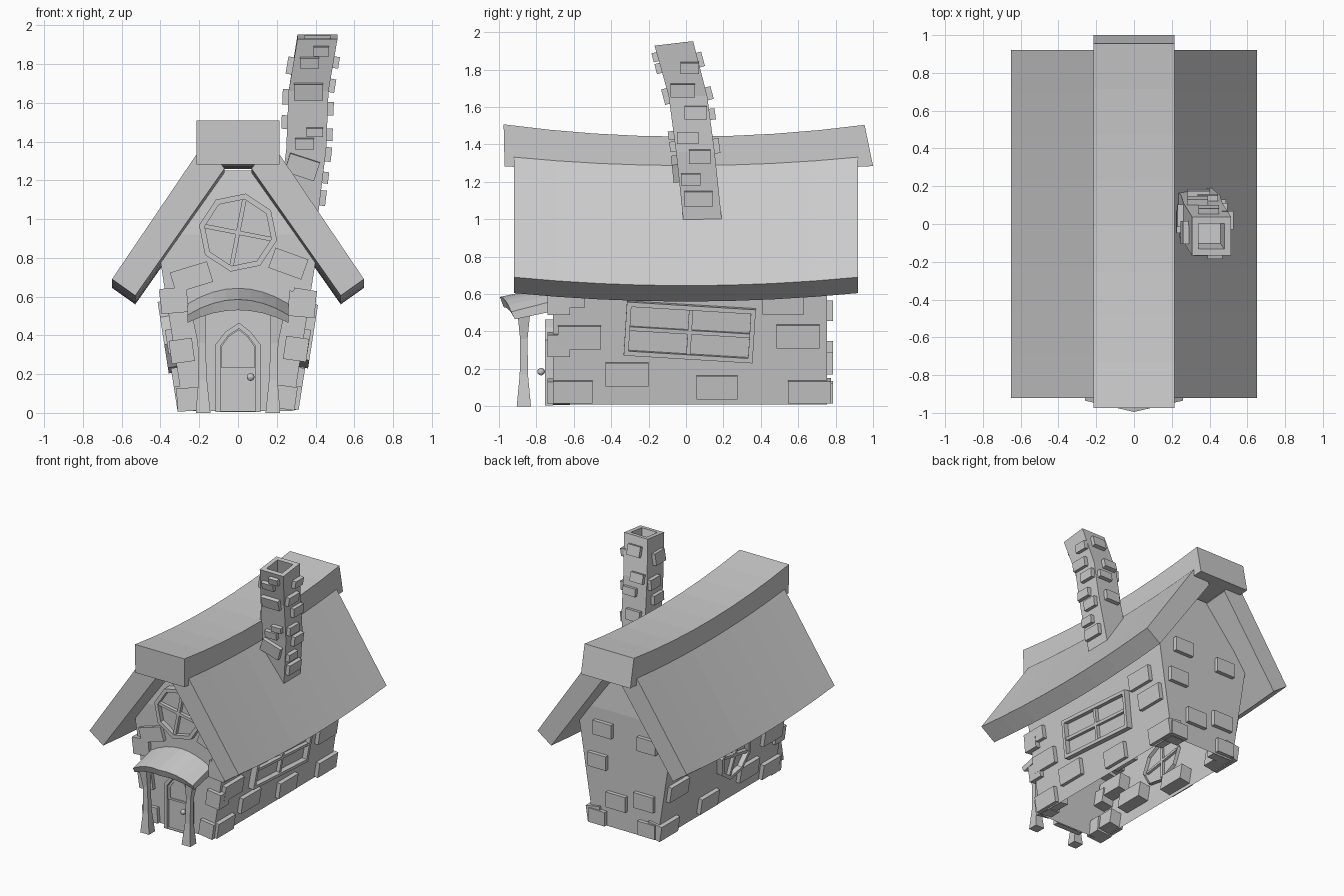
import bpy, bmesh, math
from mathutils import Matrix, Vector

if "Cube" in bpy.data.objects:
    bpy.data.objects.remove(bpy.data.objects["Cube"], do_unlink=True)

grey = bpy.data.materials.new("plain_grey")
grey.use_nodes = True
grey.diffuse_color = (0.6, 0.6, 0.6, 1)
grey.node_tree.nodes["Principled BSDF"].inputs["Base Color"].default_value = (0.6, 0.6, 0.6, 1)


def finish(name, bm, fix=True):
    if fix:
        bmesh.ops.recalc_face_normals(bm, faces=bm.faces)
    mesh = bpy.data.meshes.new(name)
    bm.to_mesh(mesh)
    bm.free()
    mesh.materials.append(grey)
    obj = bpy.data.objects.new(name, mesh)
    bpy.context.collection.objects.link(obj)
    return obj


def plane(origin, u, v):
    """Matrix whose local x, y, z are u, v and the outward normal."""
    u, v = Vector(u).normalized(), Vector(v).normalized()
    m = Matrix((u, v, u.cross(v))).transposed().to_4x4()
    m.translation = Vector(origin)
    return m


def box(bm, m, x, y, w, h, low, high, turn=0):
    """Box on a wall plane, reaching from depth low to high."""
    place = (m @ Matrix.Translation((x, y, (low + high) / 2))
             @ Matrix.Rotation(math.radians(turn), 4, 'Z')
             @ Matrix.Diagonal((w, h, high - low, 1)))
    bmesh.ops.create_cube(bm, size=1, matrix=place)


def loft(bm, rings, closed=True, caps=True):
    """Skin a list of point rings."""
    rows = [[bm.verts.new(p) for p in ring] for ring in rings]
    n = len(rows[0])
    for a, b in zip(rows, rows[1:]):
        for i in range(n if closed else n - 1):
            j = (i + 1) % n
            bm.faces.new((a[i], a[j], b[j], b[i]))
    if caps:
        bm.faces.new(rows[0])
        bm.faces.new(rows[-1])
    return rows


def ring_frame(bm, m, outer, inner, low, high):
    """Raised frame between two matching outlines, with a recessed pane."""
    mid = low + (high - low) * 0.5
    rings = [[m @ Vector((x, y, d)) for x, y in pts]
             for pts, d in ((outer, low), (outer, high), (inner, high), (inner, mid))]
    rows = loft(bm, rings, caps=False)
    bm.faces.new(rows[-1])


# Wall planes
LEAN = math.atan2(0.12, 0.77)
S, C = math.sin(LEAN), math.cos(LEAN)
front = plane((0, -0.71, 0), (1, 0, 0), (0, 0, 1))
back = plane((0, 0.755, 0), (-1, 0, 0), (0, 0, 1))
left = plane((0.28, 0, 0), (0, 1, 0), (S, 0, C))
right = plane((-0.28, 0, 0), (0, -1, 0), (-S, 0, C))

# House walls, open underneath, with gables leaning back slightly
bm = bmesh.new()
half = [(0.28, 0.01), (0.4, 0.78), (0.3, 0.92), (0.07, 1.25)]
outline = half + [(-x, z) for x, z in reversed(half)]
rings = []
for y, way in ((-0.71, 1), (0.755, -1)):
    rings.append([(x, y + way * max(0, z - 0.92) * 0.1, z) for x, z in outline])
for row in loft(bm, rings, closed=False, caps=False):
    bm.faces.new(row[:3] + row[5:])
    bm.faces.new(row[2:6])
finish("house_walls", bm)


# Sagging roof: two slopes and a ridge cap
def sag(y):
    return -0.045 * (1 - (y / 0.92) ** 2)


STEPS = 8
slope = [(0.07, 1.26), (0.17, 1.395), (0.22, 1.325), (0.65, 0.69), (0.53, 0.605)]
for name, side in (("roof_left", 1), ("roof_right", -1)):
    bm = bmesh.new()
    ys = [-0.92 + 1.84 * i / STEPS for i in range(STEPS + 1)]
    loft(bm, [[(side * x, y, z + sag(y)) for x, z in slope] for y in ys])
    finish(name, bm)

bm = bmesh.new()
rings = []
for i in range(STEPS + 1):
    t = i / STEPS
    top, low = -0.975 + 1.93 * t, -0.97 + 1.97 * t
    zt, zl = 1.5 + 1.3 * sag(top), 1.28 + 0.5 * sag(low)
    rings.append([(-0.215, low, zl), (0.215, low, zl), (0.215, top, zt), (-0.215, top, zt)])
loft(bm, rings)
finish("ridge_cap", bm)

# Crooked hollow chimney
bm = bmesh.new()
path = [Vector(p) for p in ((0.305, 0.09, 0.98), (0.352, 0.05, 1.36),
                            (0.364, 0.01, 1.66), (0.41, -0.065, 1.94))]


def square(c, r, tilt=0.0):
    return [(c.x + r * a, c.y + r * b, c.z + tilt * b)
            for a, b in ((-1, -1), (1, -1), (1, 1), (-1, 1))]


rings = [square(p, 0.103, 0.012 * (i == 3)) for i, p in enumerate(path)]
rings += [square(path[3], 0.068, 0.008), square(path[3] - Vector((0.02, -0.03, 0.12)), 0.068)]
loft(bm, rings)
finish("chimney", bm)


# Chimney bricks: offset along the face, height, width, brick height, turn
def chimney_at(z):
    for a, b in zip(path, path[1:]):
        if z <= b.z:
            break
    return a.lerp(b, (z - a.z) / (b.z - a.z)), b - a


chimney_bricks = {
    "front": [(-.02, 1.81, .1, .055, 0), (.03, 1.87, .08, .05, 0), (0, 1.66, .15, .085, 0),
              (.04, 1.45, .085, .045, 0), (-.01, 1.39, .1, .055, 0), (-.01, 1.27, .16, .1, -18)],
    "left": [(.05, 1.81, .1, .06, 0), (-.02, 1.69, .13, .07, 0), (.03, 1.57, .12, .07, 0),
             (-.03, 1.435, .115, .065, 0), (.02, 1.335, .115, .075, 0),
             (-.04, 1.215, .105, .06, 0), (-.01, 1.11, .15, .08, 0)],
    "right": [(.02, 1.79, .12, .09, 0), (-.03, 1.63, .12, .08, 0), (.02, 1.5, .12, .07, 0)],
    "back": [(0, 1.85, .11, .08, 0), (.03, 1.67, .11, .07, 0), (-.03, 1.56, .11, .06, 0),
             (.01, 1.39, .12, .08, 0)],
}
ways = {"front": (1, 0), "left": (0, 1), "right": (0, -1), "back": (-1, 0)}
bm = bmesh.new()
for side, bricks in chimney_bricks.items():
    ux, uy = ways[side]
    for off, z, w, h, turn in bricks:
        c, up = chimney_at(z)
        normal = Vector((uy, -ux, 0))
        v = Vector((0, 0, 1)) + normal * normal.dot(up) / up.z
        m = plane(c + normal * 0.103, (ux, uy, 0), v)
        box(bm, m, off, 0, w, h, -0.03, 0.03, turn)
finish("chimney_bricks", bm)

# Wall bricks: position along the wall, height, width, brick height, turn
side_bricks = [(-.57, .375, .23, .125, 0), (-.605, .08, .21, .12, 0), (-.315, .175, .23, .125, 0),
               (.165, .105, .22, .125, 0), (.6, .38, .23, .125, 0), (.66, .08, .23, .12, 0),
               (.52, .56, .22, .12, 0), (-.64, .59, .2, .1, 0)]
wall_bricks = [
    ("front_bricks", front, [(-.24, .7, .2, .11, 17), (.26, .77, .18, .11, -20),
                             (-.33, .58, .14, .13, 5), (.33, .56, .14, .13, -5),
                             (.3, .33, .12, .12, -8), (-.29, .32, .12, .12, 8),
                             (-.25, .07, .13, .12, 4), (.24, .08, .12, .12, -8)]),
    ("back_bricks", back, [(-.185, .77, .16, .11, 0), (-.23, .51, .16, .11, 0),
                           (-.065, .23, .17, .12, 0), (.175, .29, .17, .12, 0),
                           (-.23, .07, .14, .11, 0), (.2, .74, .16, .11, 0),
                           (.2, .08, .15, .11, 0)]),
    ("left_bricks", left, side_bricks),
    ("right_bricks", right, [(-x, *rest) for x, *rest in side_bricks]),
]
for name, m, bricks in wall_bricks:
    bm = bmesh.new()
    for x, z, w, h, turn in bricks:
        box(bm, m, x, z, w, h, -0.09, 0.03, turn)
    finish(name, bm)


# Windows: framed outline with a cross bar
def window(name, m, outer, inner, width, height):
    bm = bmesh.new()
    ring_frame(bm, m, outer, inner, -0.03, 0.045)
    box(bm, m, 0, 0, 0.022, height, -0.02, 0.035)
    box(bm, m, 0, 0, width, 0.022, -0.02, 0.035)
    finish(name, bm)


def octagon(r):
    return [(r * math.cos(i * math.pi / 4), r * math.sin(i * math.pi / 4)) for i in range(8)]


def rectangle(w, h):
    return [(-w, -h), (w, -h), (w, h), (-w, h)]


def hung(m, x, y, turn):
    return m @ Matrix.Translation((x, y, 0)) @ Matrix.Rotation(math.radians(turn), 4, 'Z')


window("round_window", hung(front, 0, 0.93, -11), octagon(0.205), octagon(0.175), 0.35, 0.35)
window("left_window", hung(left, 0.02, 0.405, -3.5), rectangle(0.345, 0.145),
       rectangle(0.32, 0.12), 0.65, 0.25)
window("right_window", hung(right, 0.08, 0.4, -11), octagon(0.19), octagon(0.16), 0.32, 0.32)


# Pointed door with frame, upper pane and knob
def arch(w, base, spring, top):
    return [(-w, base), (w, base), (w, spring), (w * 0.55, (spring + top) / 2 + 0.01),
            (0.005, top), (-w * 0.55, (spring + top) / 2 + 0.01), (-w, spring)]


bm = bmesh.new()
ring_frame(bm, front, arch(0.115, 0.005, 0.355, 0.465), arch(0.09, 0.01, 0.345, 0.435), 0, 0.045)
ring_frame(bm, front, arch(0.088, 0.235, 0.34, 0.43), arch(0.072, 0.25, 0.335, 0.41), 0.02, 0.034)
finish("door", bm)

bm = bmesh.new()
bmesh.ops.create_uvsphere(bm, u_segments=12, v_segments=8, radius=0.02,
                          matrix=Matrix.Translation((0.065, -0.775, 0.185)))
box(bm, front, 0.065, 0.185, 0.014, 0.014, 0.01, 0.06)
finish("door_knob", bm)

# Arched porch roof with a bowed front edge
bm = bmesh.new()
rings = []
for i in range(-4, 5):
    x = 0.26 * i / 4
    bend = (x / 0.26) ** 2
    f, drop = -0.995 + 0.06 * abs(i) / 4, 0.08 * bend
    rings.append([(x, f, 0.585 - drop), (x, -0.7, 0.645 - drop),
                  (x, -0.7, 0.59 - drop), (x, f + 0.02, 0.53 - 0.065 * bend)])
loft(bm, rings)
finish("porch_roof", bm)

# Flared porch posts
for name, side in (("left_post", 1), ("right_post", -1)):
    bm = bmesh.new()
    levels = ((0.18, 0, 0.038), (0.182, 0.17, 0.022), (0.188, 0.36, 0.02), (0.205, 0.52, 0.036))
    loft(bm, [square(Vector((side * x, -0.867, z)), r) for x, z, r in levels])
    finish(name, bm)
